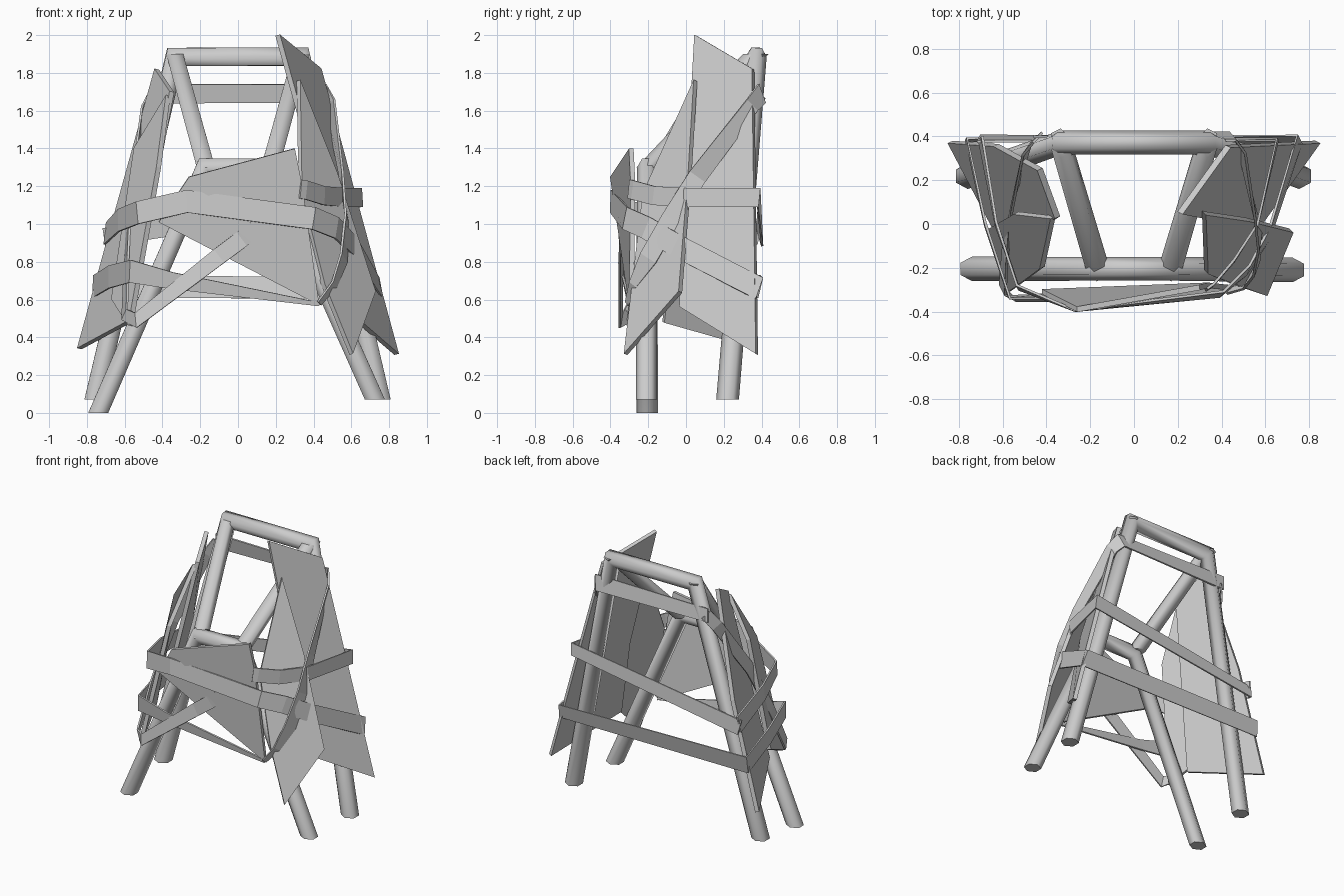
import bpy, bmesh, math
from mathutils import Vector as V

if "Cube" in bpy.data.objects:
    bpy.data.objects.remove(bpy.data.objects["Cube"])


def finish(name, bm, thickness=0.0, smooth=False):
    bmesh.ops.recalc_face_normals(bm, faces=bm.faces)
    me = bpy.data.meshes.new(name)
    bm.to_mesh(me)
    bm.free()
    ob = bpy.data.objects.new(name, me)
    bpy.context.collection.objects.link(ob)
    if thickness:
        m = ob.modifiers.new("thickness", "SOLIDIFY")
        m.thickness, m.offset = thickness, 0
    if smooth:
        bpy.ops.object.select_all(action="DESELECT")
        ob.select_set(True)
        bpy.context.view_layer.objects.active = ob
        bpy.ops.object.shade_smooth_by_angle(angle=math.radians(65))
    return ob


def pole(name, pts, radii, sides=6):
    """Round timber along a path, mitred at bends and cut level at its ends."""
    pts = [V(p) for p in pts]
    bm = bmesh.new()
    rings = []
    for i, (p, r) in enumerate(zip(pts, radii)):
        d = (pts[i + 1] - p if i < len(pts) - 1 else p - pts[i - 1]).normalized()
        n = V((0, 0, 1))
        if 0 < i < len(pts) - 1:
            n = d + (p - pts[i - 1]).normalized()
        u = d.cross(V((0, 1, 0.01))).normalized()
        w = d.cross(u)
        ring = []
        for k in range(sides):
            a = 2 * math.pi * (k + 0.5) / sides
            q = (u * math.cos(a) + w * math.sin(a)) * r
            ring.append(bm.verts.new(p + q - d * (q.dot(n) / d.dot(n))))
        rings.append(ring)
    for a, b in zip(rings, rings[1:]):
        for k in range(sides):
            j = (k + 1) % sides
            bm.faces.new((a[k], a[j], b[j], b[k]))
    bm.faces.new(rings[0])
    bm.faces.new(rings[-1])
    return finish(name, bm, smooth=True)


def plank(name, pts, t=0.028):
    """Thin rough-cut board."""
    bm = bmesh.new()
    bm.faces.new([bm.verts.new(p) for p in pts])
    return finish(name, bm, t)


def strap(name, pts, width=0.1):
    """Flat band wound around the frame; an optional 4th value sets the width."""
    P = [V(p[:3]) for p in pts]
    bm = bmesh.new()
    pairs = []
    for i, p in enumerate(P):
        a, b = P[max(i - 1, 0)], P[min(i + 1, len(P) - 1)]
        t = (b - p).normalized() + (p - a).normalized()
        side = V((p.x, p.y, 0)).normalized().cross(t).normalized()
        h = (pts[i][3] if len(pts[i]) > 3 else width) / 2
        pairs.append((bm.verts.new(p + side * h), bm.verts.new(p - side * h)))
    for a, b in zip(pairs, pairs[1:]):
        bm.faces.new((a[0], a[1], b[1], b[0]))
    return finish(name, bm, 0.012)


# Timber frame: tall back arch, lower front arch, and struts joining them
pole("back_arch", [(-0.76, 0.22, 0.07), (-0.335, 0.372, 1.885),
                   (0.335, 0.372, 1.885), (0.755, 0.22, 0.07)], (0.06, 0.055, 0.055, 0.06))
pole("front_arch", [(-0.74, -0.205, 0), (-0.175, -0.205, 1.3),
                    (0.175, -0.205, 1.3), (0.725, -0.21, 0.07)], (0.056, 0.054, 0.054, 0.056))
for s, side in ((-1, "left"), (1, "right")):
    pole(side + "_strut", [(s * 0.335, 0.37, 1.9), (s * 0.17, -0.19, 1.3)], (0.05, 0.054))

# Right boards
plank("right_back_board", [(0.21, 0.05, 2.0), (0.43, 0.355, 1.82), (0.84, 0.375, 0.31),
                           (0.55, -0.03, 0.56), (0.46, 0.0, 1.1)])
plank("right_front_board", [(0.32, 0.05, 1.76), (0.33, -0.22, 1.16), (0.45, -0.27, 0.68),
                            (0.60, -0.32, 0.31), (0.72, -0.03, 0.64), (0.52, 0.02, 1.26)])

# Left boards
plank("left_back_board", [(-0.43, 0.25, 1.82), (-0.35, 0.03, 1.70), (-0.58, -0.12, 0.48),
                          (-0.84, 0.375, 0.34), (-0.63, 0.36, 1.1)])
plank("left_front_board", [(-0.37, 0.03, 1.68), (-0.42, -0.2, 1.3), (-0.57, -0.31, 0.46),
                           (-0.66, -0.02, 0.6), (-0.54, 0.05, 1.4)])

# Front board
plank("front_board", [(0.30, -0.29, 1.40), (-0.26, -0.39, 1.25), (-0.42, -0.31, 1.01),
                      (0.43, -0.29, 0.57), (0.34, -0.28, 1.2)], 0.025)

# Straps wound around the frame
strap("middle_strap", [
    (-0.70, 0.39, 0.95), (-0.63, 0.0, 1.02), (-0.53, -0.29, 1.06), (-0.27, -0.395, 1.12),
    (0.40, -0.32, 1.03), (0.52, -0.21, 0.98), (0.62, -0.04, 0.88), (0.755, 0.385, 0.66),
    (-0.765, 0.385, 0.67), (-0.68, 0.0, 0.72), (-0.57, -0.335, 0.75, 0.12),
    (-0.35, -0.33, 0.70, 0.09), (0.43, -0.3, 0.575, 0.02)], 0.12)
strap("upper_strap", [
    (0.33, -0.30, 1.185), (0.36, -0.28, 1.18), (0.455, -0.17, 1.15), (0.565, 0.0, 1.14),
    (0.655, 0.385, 1.14), (-0.71, 0.39, 0.93)], 0.1)
strap("crossed_strap", [
    (-0.46, 0.40, 1.69), (0.45, 0.40, 1.69, 0.11), (0.49, 0.35, 1.63, 0.09),
    (0.55, 0.06, 1.25), (0.575, -0.08, 1.03), (0.56, -0.2, 0.82),
    (0.51, -0.28, 0.68, 0.05), (0.43, -0.31, 0.58, 0.03)], 0.1)
strap("left_strap", [
    (-0.44, 0.395, 1.69), (-0.49, 0.34, 1.6), (-0.56, 0.06, 1.2), (-0.59, -0.15, 0.82),
    (-0.60, -0.3, 0.52), (-0.54, -0.345, 0.49), (-0.1, -0.345, 0.83, 0.09),
    (0.02, -0.35, 0.92, 0.09), (0.15, -0.335, 1.02, 0.08)], 0.08)
